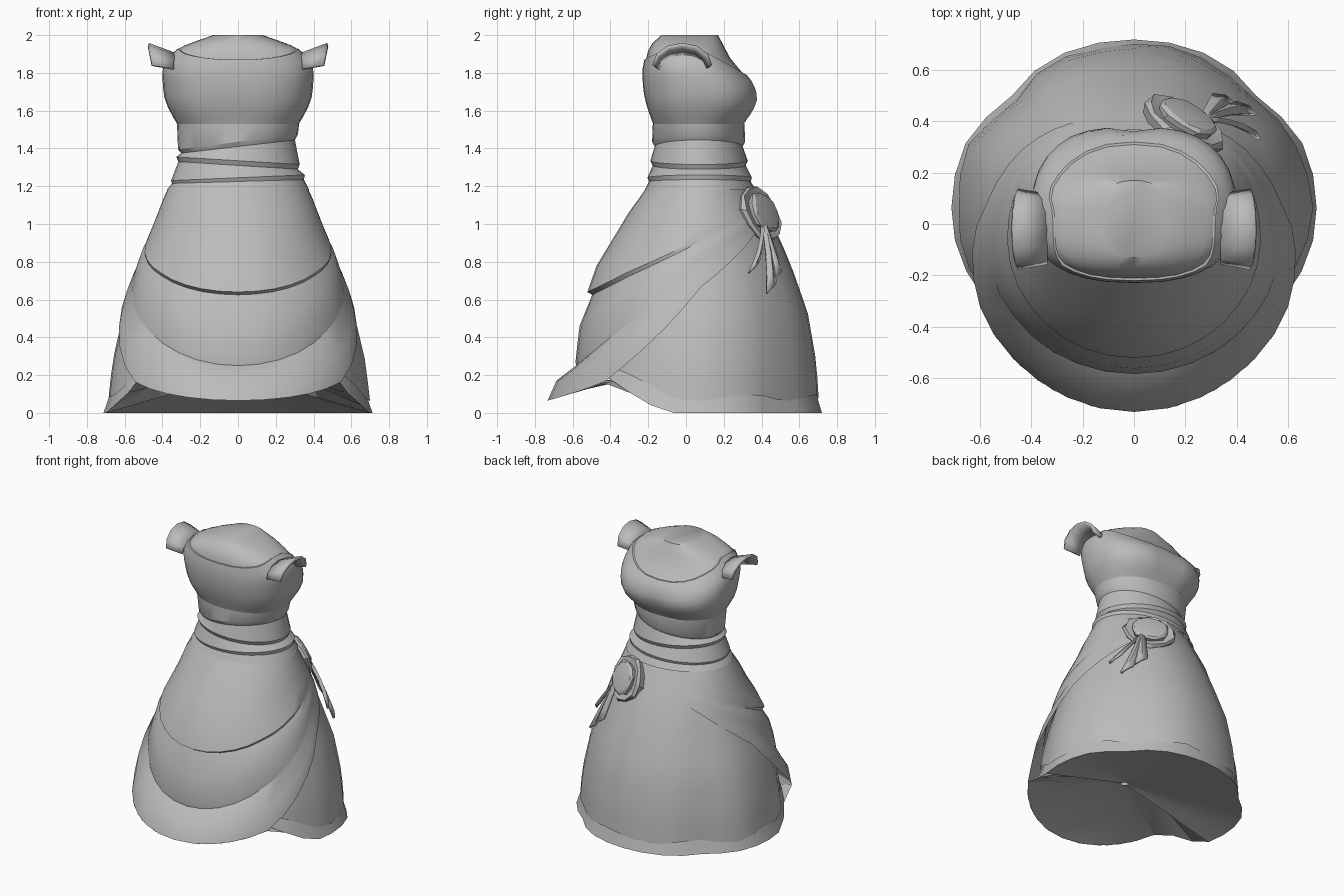
import bpy
from math import sin, cos, exp, pi, radians
from mathutils import Vector

if "Cube" in bpy.data.objects:
    bpy.data.objects.remove(bpy.data.objects["Cube"])

grey = bpy.data.materials.new("grey_cloth")
grey.use_nodes = True
grey.diffuse_color = (0.5, 0.5, 0.5, 1)
grey.node_tree.nodes["Principled BSDF"].inputs["Base Color"].default_value = (0.5, 0.5, 0.5, 1)

# Figure outline: height, half width, front y, back y
OUTLINE = [
    (0, .70, -.58, .708), (.27, .67, -.55, .69), (.53, .61, -.5, .645),
    (.8, .51, -.42, .55), (1, .43, -.3, .46), (1.19, .36, -.2, .35),
    (1.3, .32, -.18, .32), (1.4, .3, -.165, .3), (1.52, .315, -.17, .3),
    (1.6, .365, -.2, .36), (1.67, .39, -.22, .385), (1.75, .4, -.23, .36),
    (1.82, .4, -.23, .29), (1.9, .37, -.215, .22), (1.95, .28, -.19, .2),
    (2, .13, -.13, .17)]
SIDES = 32


def soft_power(value, power):
    return abs(value) ** power * (1 if value >= 0 else -1)


def surface(angle, z, offset=0.0):
    """Point on the figure; angle 0 is the front, pi/2 is the left side."""
    z = min(max(z, 0), 2)
    for low, high in zip(OUTLINE, OUTLINE[1:]):
        if z <= high[0]:
            break
    t = (z - low[0]) / (high[0] - low[0])
    half, front, back = [p + (q - p) * t for p, q in zip(low[1:], high[1:])]
    power = 1 - 0.2 * min(max((z - 1.45) / 0.15, 0), 1)
    x = (half + offset) * soft_power(sin(angle), power)
    y = (front + back) / 2 - ((back - front) / 2 + offset) * soft_power(cos(angle), power)
    return Vector((x, y, z))


def finish(name, verts, faces, thickness=0, crease=38):
    mesh = bpy.data.meshes.new(name)
    mesh.from_pydata([tuple(v) for v in verts], [], faces)
    mesh.materials.append(grey)
    obj = bpy.data.objects.new(name, mesh)
    bpy.context.collection.objects.link(obj)
    if thickness:
        solid = obj.modifiers.new("thickness", "SOLIDIFY")
        solid.thickness = thickness
        solid.offset = 0
    bpy.ops.object.select_all(action="DESELECT")
    obj.select_set(True)
    bpy.context.view_layer.objects.active = obj
    bpy.ops.object.shade_smooth_by_angle(angle=radians(crease))
    return obj


def sheet(name, rows, closed=False, cap=False, **options):
    """Join equal rows of points, listed from the bottom up."""
    n = len(rows[0])
    verts = [p for row in rows for p in row]
    faces = []
    for i in range(len(rows) - 1):
        for j in range(n if closed else n - 1):
            k = (j + 1) % n
            faces.append((i * n + j, i * n + k, (i + 1) * n + k, (i + 1) * n + j))
    if cap:
        faces.append(tuple(range((len(rows) - 1) * n, len(rows) * n)))
    return finish(name, verts, faces, **options)


ANGLES = [2 * pi * i / SIDES for i in range(SIDES)]


# Skirt: the hem lifts towards the front, with a scalloped edge and two deep back folds
def hem(angle):
    return 0.3 * max(0, (cos(angle) - 0.24) / 0.76) ** 1.2


def back_fold(angle):
    return -0.04 * exp(-((cos(angle) + 0.68) / 0.15) ** 2)


def skirt_point(angle, t):
    low = hem(angle) + 0.08 + 0.018 * sin(7 * angle)
    fold = 0.006 * sin(9 * angle) + back_fold(angle)
    return surface(angle, low + (1.19 - low) * t, fold * (1 - t))


def underskirt_point(angle, lift, offset):
    return surface(angle, hem(angle) + lift, offset + back_fold(angle))


sheet("skirt", [[skirt_point(a, i / 10) for a in ANGLES] for i in range(11)], closed=True)
sheet("underskirt", [[underskirt_point(a, z, d) for a in ANGLES]
                     for z, d in ((0, .012), (.07, -.004), (.18, -.025))], closed=True)

# Draped apron rows: height at front, diagonal, side and end, then front offset, falloff
DRAPE = [(.065, .16, .66, 1, .15, 4), (.17, .3, .73, 1.02, .115, 3),
         (.25, .43, .79, 1.04, .02, 1.5), (.27, .45, .8, 1.04, .025, 1.5),
         (.36, .55, .84, 1.05, .033, 1.5), (.46, .65, .88, 1.06, .04, 1.5),
         (.625, .72, .91, 1.07, .015, 2), (.64, .74, .93, 1.08, .045, 2),
         (.78, .86, .99, 1.1, .037, 2), (.92, .97, 1.06, 1.13, .03, 2),
         (1.06, 1.09, 1.13, 1.16, .025, 2), (1.19, 1.19, 1.19, 1.19, 0, 2)]
END = 2.55
KNOTS = (0, .16, .55, 1)


def drape_point(angle, values):
    heights, offset, falloff = values[:4], values[4], values[5]
    t = min((1 - cos(angle)) / (1 - cos(END)), 1)
    k = 0 if t < KNOTS[1] else 1 if t < KNOTS[2] else 2
    part = (t - KNOTS[k]) / (KNOTS[k + 1] - KNOTS[k])
    z = heights[k] + (heights[k + 1] - heights[k]) * part
    return surface(angle, z, offset * (1 - t) ** falloff + 0.01 * (1 - t ** 6))


sheet("draped_apron", [[drape_point(END * (i / 16 - 1), row) for i in range(33)]
                       for row in DRAPE], crease=30)

# Underside: closes the hem and the apron edge towards a raised middle
middle = Vector((0, -.1, .2))
edge = [drape_point(a, DRAPE[0]) if cos(a) > .7 else underskirt_point(a, 0, .012)
        for a in ANGLES]
inner = [p.lerp(middle, .4) for p in edge]
for point in inner:
    if point.y < -.1:
        point.z = max(point.z, .17)
sheet("skirt_underside", [[p.lerp(middle, .97) for p in edge], inner, edge],
      closed=True, crease=20)

# Wrapped waist: height, offset, tilt of every fold
FOLDS = [(1.18, .014, 0), (1.225, .002, .01), (1.245, .014, .015), (1.31, -.002, -.02),
         (1.335, .014, -.02), (1.41, 0, .035), (1.435, .013, .04), (1.53, .002, 0)]
waist_rows = []
for z, offset, tilt in FOLDS:
    row = []
    for a in ANGLES:
        point = surface(a, z, offset)
        point.z += tilt * sin(a)
        row.append(point)
    waist_rows.append(row)
sheet("wrapped_waist", waist_rows, closed=True, crease=30)


# Bodice with a dipped neckline and a thin rim
def neckline(angle):
    c = cos(angle)
    return 1.93 - (0.06 if c > 0 else 0.14) * c * c


def bodice_point(angle, t, offset=0.0):
    point = surface(angle, 1.515 + (neckline(angle) - 1.515) * t, offset)
    if abs(angle - pi) < 0.1:
        point.y -= 0.02 * sin(pi * t)
    return point


bodice = [[bodice_point(a, i / 8) for a in ANGLES] for i in range(9)]
bodice.append([bodice_point(a, 1, -.016) for a in ANGLES])
sheet("bodice", bodice, closed=True)

# Chest and neck stump inside the bodice
chest = [[surface(a, neckline(a) - 0.04 + (2.04 - neckline(a)) * t, -.012 * (1 - t))
          for a in ANGLES] for t in (0, .25, .5, .75, 1)]
sheet("chest", chest, closed=True, cap=True)

# Off-shoulder sleeve caps, one arch per side
for name, side in (("left_sleeve", 1), ("right_sleeve", -1)):
    rows = []
    for k in (0, .5, 1):
        row = []
        for i in range(7):
            t = pi * i / 6
            row.append(Vector((side * (.34 + .115 * k + .02 * k * sin(t)),
                               -.02 - (.13 + .02 * k) * cos(t),
                               1.82 + .02 * k + (.08 + .03 * k) * sin(t))))
        rows.append(row if side > 0 else row[::-1])
    sheet(name, rows, thickness=.018)

# Rosette: nested cups of petals facing outwards from the hip
normal = Vector((.46, .8, .38)).normalized()
across = Vector((0, 0, 1)).cross(normal).normalized()
upward = normal.cross(across)
centre = Vector((.19, .38, 1.045))
CUPS = [(.15, -.04), (.175, .015), (.165, .035), (.12, .028), (.125, .05),
        (.11, .062), (.05, .07)]
petals = []
for level, (radius, height) in enumerate(CUPS):
    ring = []
    for i in range(11):
        t = 2 * pi * i / 11 + level * 0.1
        r = radius * (1 + 0.05 * cos(4 * t + level))
        ring.append(centre + across * r * cos(t) + upward * 0.92 * r * sin(t) + normal * height)
    petals.append(ring)
sheet("rosette", petals, closed=True, cap=True, crease=25)

# Ribbon tails hanging below the rosette: end angle, end height
for number, (a_end, z_end) in enumerate(((2.32, .66), (2.48, .74), (2.16, .77))):
    rows = []
    for i in range(5):
        t = i / 4
        a = 2.5 + (a_end - 2.5) * t
        z = 1.02 + (z_end - 1.02) * t
        width = .04 + .035 * t
        rows.append([surface(a + k * width, z + .03 * k, .03 + .012 * (1 - abs(k)))
                     for k in (-1, 0, 1)])
    sheet("ribbon_tail_" + str(number + 1), rows[::-1], thickness=.018, crease=20)
